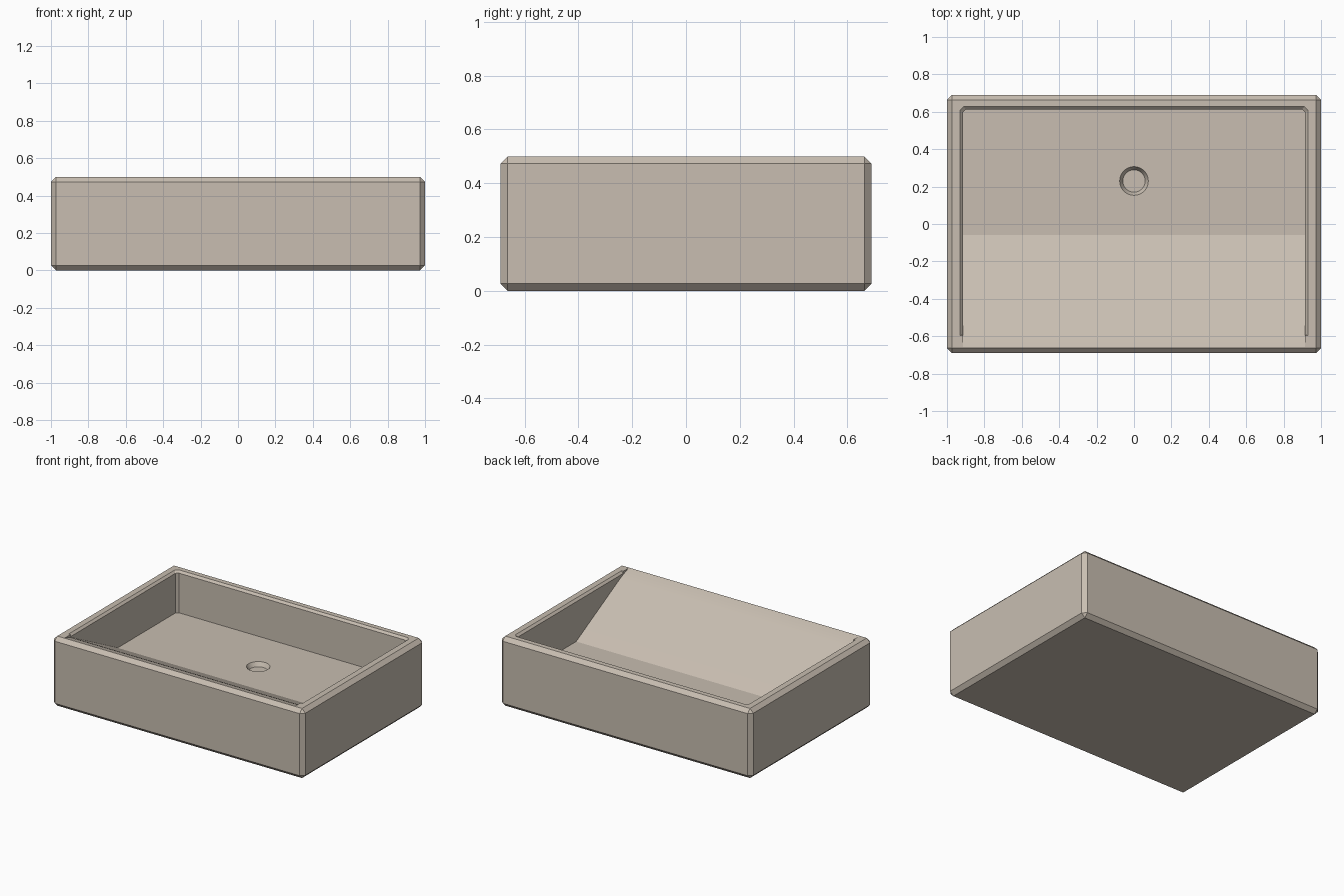
import bpy, bmesh, math

cube = bpy.data.objects.get("Cube")
if cube:
    bpy.data.objects.remove(cube, do_unlink=True)

# Single stone-coloured material
stone = bpy.data.materials.new("warm stone")
stone.use_nodes = True
colour = (0.58, 0.515, 0.44, 1)
stone.diffuse_color = colour
stone.node_tree.nodes["Principled BSDF"].inputs["Base Color"].default_value = colour


def make_object(name, bm):
    bmesh.ops.recalc_face_normals(bm, faces=bm.faces)
    mesh = bpy.data.meshes.new(name)
    bm.to_mesh(mesh)
    bm.free()
    mesh.materials.append(stone)
    obj = bpy.data.objects.new(name, mesh)
    bpy.context.collection.objects.link(obj)
    return obj


def loft(name, rings):
    """Solid through matching rings of points, capped at both ends."""
    bm = bmesh.new()
    loops = [[bm.verts.new(p) for p in ring] for ring in rings]
    for a, b in zip(loops, loops[1:]):
        for i in range(len(a)):
            j = (i + 1) % len(a)
            bm.faces.new((a[i], a[j], b[j], b[i]))
    bm.faces.new(loops[0])
    bm.faces.new(loops[-1])
    return make_object(name, bm)


def rounded_rect(x, front, back, z, c):
    """Rectangle with clipped back corners."""
    return [(-x, front, z), (x, front, z), (x, back - c, z),
            (x - c, back, z), (c - x, back, z), (-x, back - c, z)]


def circle(r, z, y=0.23, sides=24):
    steps = [math.tau * i / sides for i in range(sides)]
    return [(r * math.cos(a), y + r * math.sin(a), z) for a in steps]


# Outer block with chamfered edges
bm = bmesh.new()
bmesh.ops.create_cube(bm, size=1)
for v in bm.verts:
    v.co = (v.co.x * 2, v.co.y * 1.38, (v.co.z + 0.5) * 0.5)
bmesh.ops.bevel(bm, geom=bm.edges[:], offset=0.027, segments=1,
                affect='EDGES', clamp_overlap=True)
basin = make_object("basin", bm)

# Bowl: flat floor, straight back, ramp rolling over into the front rim
FLOOR = 0.2
profile = [(0.612, 0.6), (0.612, FLOOR), (-0.06, FLOOR), (-0.56, 0.462),
           (-0.595, 0.478), (-0.63, 0.491), (-0.66, 0.501), (-0.66, 0.6)]
bowl = loft("bowl_cutter", [[(x, y, z) for y, z in profile] for x in (-0.915, 0.915)])
bm = bmesh.new()
bm.from_mesh(bowl.data)
corners = [e for e in bm.edges
           if abs(e.verts[0].co.z - e.verts[1].co.z) > 0.3
           and all(v.co.y > 0.6 for v in e.verts)]
bmesh.ops.bevel(bm, geom=corners, offset=0.016, segments=1, affect='EDGES')
bm.to_mesh(bowl.data)
bm.free()

# Chamfer around the inner rim, and the tapered drain recess
rim = loft("rim_cutter", [rounded_rect(0.91, -0.59, 0.607, 0.48, 0.016),
                          rounded_rect(0.94, -0.6, 0.637, 0.51, 0.02)])
drain = loft("drain_cutter", [circle(0.06, FLOOR - 0.03), circle(0.077, FLOOR),
                              circle(0.077, FLOOR + 0.05)])

# Cut each shape in turn
bpy.ops.object.select_all(action='DESELECT')
basin.select_set(True)
bpy.context.view_layer.objects.active = basin
for cutter in (bowl, rim, drain):
    cutter.hide_render = True
    mod = basin.modifiers.new(cutter.name, 'BOOLEAN')
    mod.operation = 'DIFFERENCE'
    mod.solver = 'EXACT'
    mod.object = cutter
    bpy.ops.object.modifier_apply(modifier=mod.name)
    bpy.data.objects.remove(cutter, do_unlink=True)

bpy.ops.object.shade_smooth_by_angle(angle=math.radians(18))
